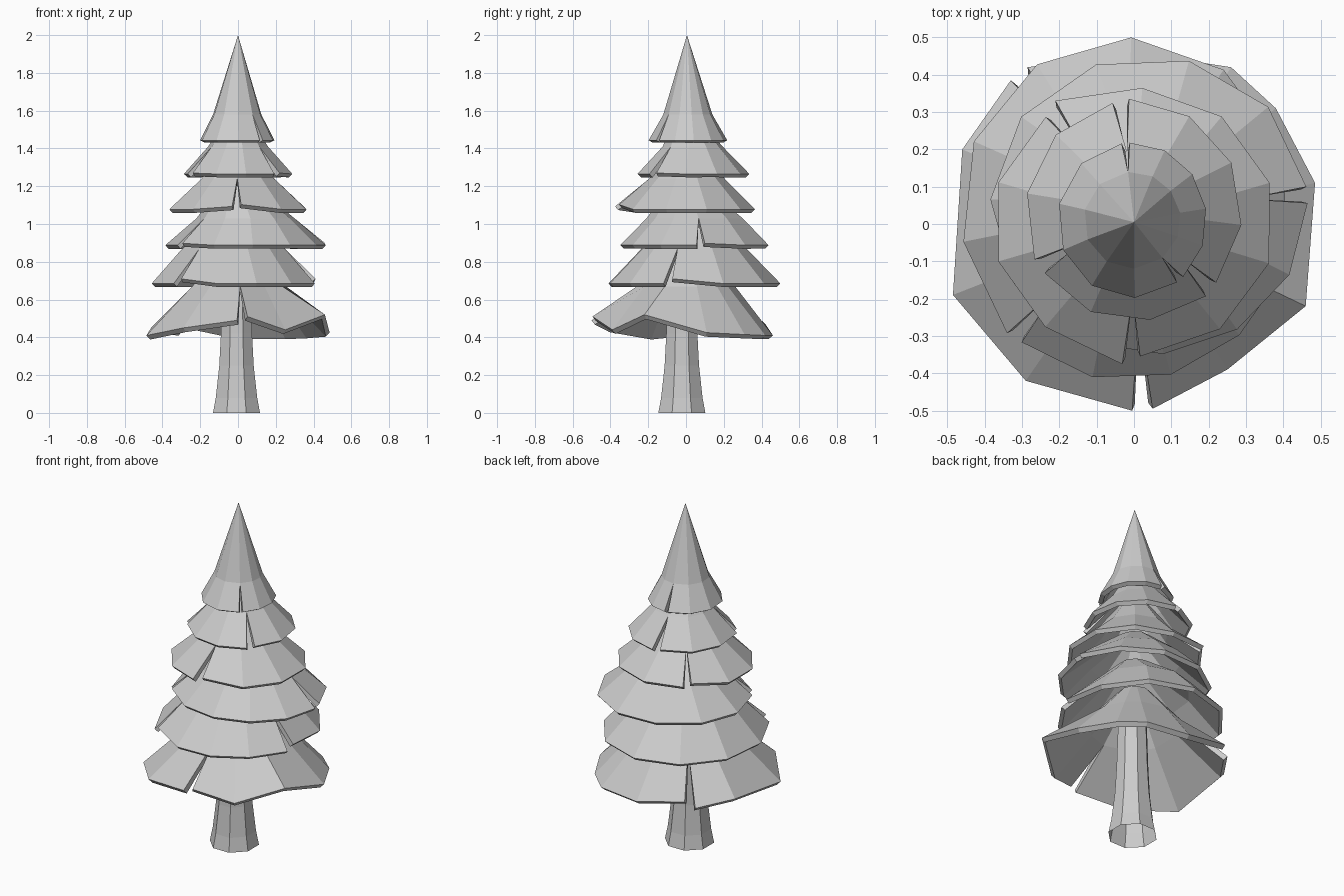
import bpy, bmesh
from math import sin, cos, radians, atan2, ceil

if "Cube" in bpy.data.objects:
    bpy.data.objects.remove(bpy.data.objects["Cube"])


def add_object(name, bm):
    bmesh.ops.remove_doubles(bm, verts=bm.verts, dist=0.0005)
    mesh = bpy.data.meshes.new(name)
    bm.to_mesh(mesh)
    bm.free()
    obj = bpy.data.objects.new(name, mesh)
    bpy.context.collection.objects.link(obj)
    return obj


def skirt(name, pieces, centre, mid, top, thickness=0.026):
    """Faceted skirt; each piece is a run of rim points, with a slit between pieces."""
    bm = bmesh.new()
    cols = []
    ends = []          # slit sides meet at a shared direction
    for k, piece in enumerate(pieces):
        nxt = pieces[(k + 1) % len(pieces)][0]
        last = piece[-1]
        ends.append(atan2((last[1] + nxt[1]) / 2 - centre[1], (last[0] + nxt[0]) / 2 - centre[0]))
    for k, piece in enumerate(pieces):
        run = []
        for i, p in enumerate(piece):
            a = atan2(p[1] - centre[1], p[0] - centre[0])
            if i == 0:
                a = ends[k - 1]
            elif i == len(piece) - 1:
                a = ends[k]
            m = (centre[0] + mid[0] * cos(a), centre[1] + mid[0] * sin(a), mid[1])
            t = (top[0] * cos(a), 0.005 + top[0] * sin(a), top[1])
            run.append([bm.verts.new(v) for v in (p, m, t)])
        cols.append(run)
    for run in cols:
        for a, b in zip(run, run[1:]):
            bm.faces.new((a[0], b[0], b[1], a[1]))
            bm.faces.new((a[1], b[1], b[2], a[2]))
    obj = add_object(name, bm)
    mod = obj.modifiers.new("thickness", 'SOLIDIFY')
    mod.thickness = thickness
    mod.offset = -1
    return obj


def oval_rim(centre, rx, ry, z, slits, sides, lift, flare, gap=0.045):
    """Rim points around an oval, split at the slit angles; lift raises the slit
    corners (start, end) and flare pushes the end corner outwards."""
    pieces = []
    half = gap / (rx + ry)
    for k, s in enumerate(slits):
        e = slits[k + 1] if k + 1 < len(slits) else slits[0] + 360
        a0, a1 = radians(s) + half, radians(e) - half
        n = max(2, ceil((e - s) / 360 * sides))
        run = []
        for i in range(n + 1):
            a = a0 + (a1 - a0) * i / n
            f = flare if i == n else 1
            dz = lift[0] if i == 0 else lift[1] if i == n else 0
            run.append((centre[0] + f * rx * cos(a), centre[1] + f * ry * sin(a), z + dz))
        pieces.append(run)
    return pieces


# Trunk: eight-sided with flared foot, open underneath
bm = bmesh.new()
rings = []
for r, z in [(0.127, 0), (0.112, 0.08), (0.093, 0.25), (0.084, 0.42), (0.07, 0.88)]:
    rings.append([bm.verts.new((-0.008 + r * cos(radians(22.5 + 45 * i)) * 1.06,
                                -0.022 + r * sin(radians(22.5 + 45 * i)) * 1.06, z))
                  for i in range(8)])
for lo, hi in zip(rings, rings[1:]):
    for i in range(8):
        j = (i + 1) % 8
        bm.faces.new((lo[i], lo[j], hi[j], hi[i]))
add_object("trunk", bm)

# Bottom skirt: wavy rim with slits at the front and back left
right_run = [(0.05, -0.495, 0.51), (0.25, -0.39, 0.44), (0.46, -0.22, 0.52), (0.485, 0.11, 0.425),
             (0.38, 0.31, 0.415), (0.26, 0.42, 0.41), (0.0, 0.46, 0.41), (-0.285, 0.42, 0.47)]
left_run = [(-0.33, 0.385, 0.43), (-0.46, 0.2, 0.45), (-0.485, -0.19, 0.41),
            (-0.29, -0.42, 0.45), (-0.005, -0.5, 0.49)]
skirt("branches_1", [right_run, left_run], (0, 0), (0.26, 0.67), (0.09, 0.86), 0.03)

# Upper skirts: centre, rim radii, rim height, slit angles, sides, corner lift, end flare,
# mid ring, top ring
tiers = [
    ((-0.02, 0.04), 0.445, 0.46, 0.685, (-132, -17), 10, (0.025, 0), 1.02, (0.28, 0.87), (0.09, 1.03)),
    ((0.04, 0.05), 0.425, 0.40, 0.888, (-145, 4), 10, (0.01, 0), 1.0, (0.26, 1.03), (0.09, 1.2)),
    ((0.0, 0.005), 0.38, 0.36, 1.078, (-91, 125), 10, (0.025, 0.015), 1.06, (0.2, 1.24), (0.08, 1.4)),
    ((0.0, 0.035), 0.29, 0.295, 1.265, (-45, 97, 210), 9, (0.005, 0), 1.02, (0.16, 1.41), (0.07, 1.55)),
    ((-0.005, 0.01), 0.2, 0.208, 1.443, (-50, 95), 10, (0, 0), 1.0, (0.13, 1.58), (0.0, 2.0)),
]
for n, (c, rx, ry, z, slits, sides, lift, flare, mid, top) in enumerate(tiers, 2):
    gap = 0.022 if n == 6 else 0.045
    skirt(f"branches_{n}", oval_rim(c, rx, ry, z, slits, sides, lift, flare, gap), c, mid, top)
